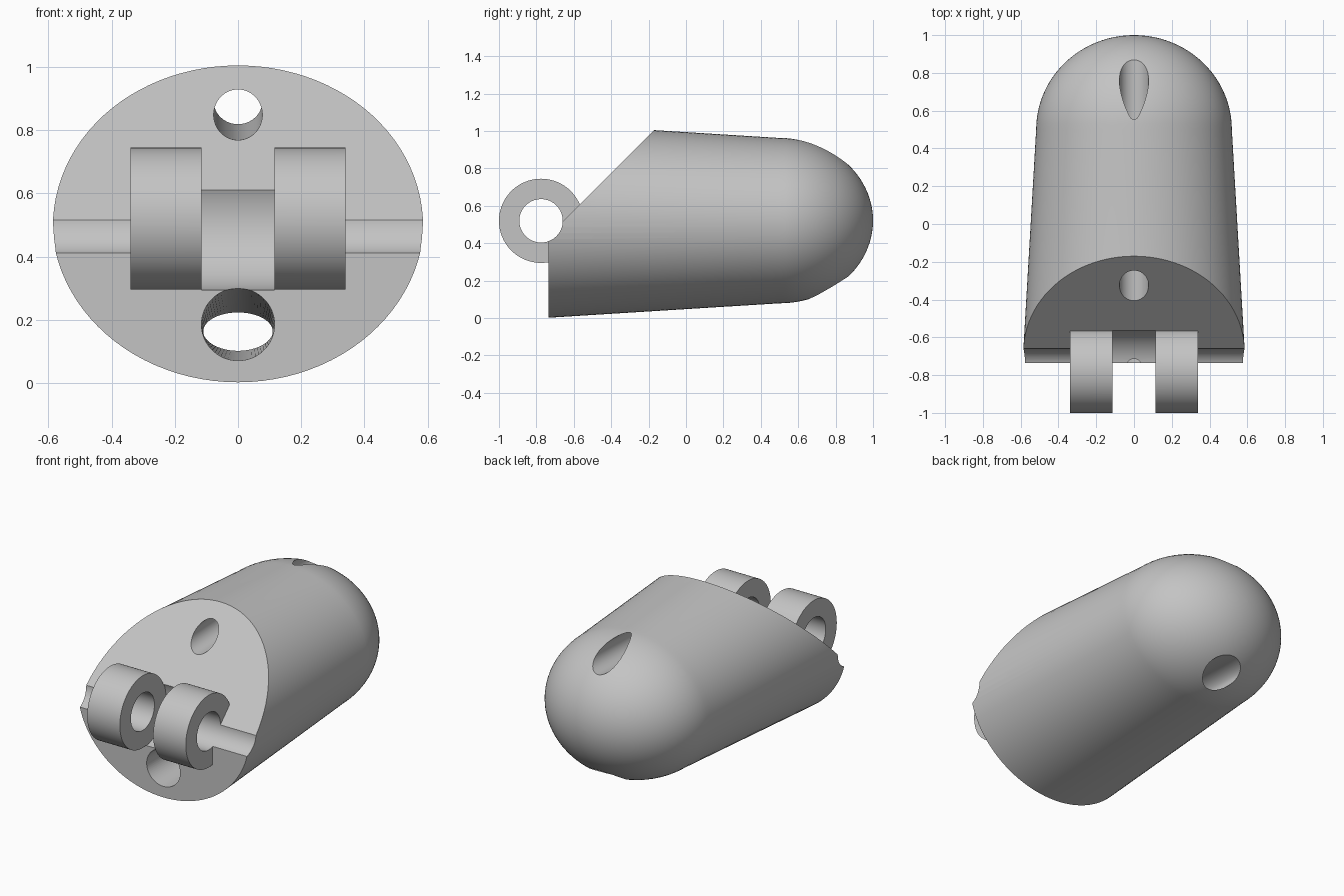
import bpy, bmesh, math
from mathutils import Vector

cube = bpy.data.objects.get("Cube")
if cube:
    bpy.data.objects.remove(cube, do_unlink=True)

grey = bpy.data.materials.new("light_grey")
grey.use_nodes = True
colour = (0.55, 0.55, 0.55, 1)
grey.diffuse_color = colour
grey.node_tree.nodes["Principled BSDF"].inputs["Base Color"].default_value = colour

PIN = (-0.775, 0.52)      # hinge axis, y and z


def loft(name, rings, axis="y", sides=96, slope_cut=False):
    """Skin ellipses (position along axis, centre, half sizes) into a closed solid."""
    bm = bmesh.new()
    loops = []
    for pos, (c1, c2), (r1, r2) in rings:
        loop = []
        for i in range(sides):
            a = math.tau * i / sides
            u, v = c1 + r1 * math.cos(a), c2 + r2 * math.sin(a)
            loop.append(bm.verts.new((u, pos, v) if axis == "y" else (pos, u, v)))
        loops.append(loop)
    for a, b in zip(loops, loops[1:]):
        for i in range(sides):
            j = (i + 1) % sides
            bm.faces.new((a[i], a[j], b[j], b[i]))
    bm.faces.new(loops[0])
    bm.faces.new(loops[-1])
    if slope_cut:
        # slanted upper front face
        geom = bm.verts[:] + bm.edges[:] + bm.faces[:]
        cut = bmesh.ops.bisect_plane(bm, geom=geom, plane_co=Vector((0, -0.17, 1.005)),
                                     plane_no=Vector((0, -1, 1)), clear_outer=True)
        edges = [e for e in cut["geom_cut"] if isinstance(e, bmesh.types.BMEdge)]
        bmesh.ops.holes_fill(bm, edges=edges, sides=0)
    bmesh.ops.recalc_face_normals(bm, faces=bm.faces[:])
    mesh = bpy.data.meshes.new(name)
    bm.to_mesh(mesh)
    bm.free()
    mesh.materials.append(grey)
    ob = bpy.data.objects.new(name, mesh)
    bpy.context.collection.objects.link(ob)
    return ob


def x_cylinder(name, x0, x1, r, sides=96):
    return loft(name, [(x0, PIN, (r, r)), (x1, PIN, (r, r))], "x", sides)


def combine(target, tool, operation):
    mod = target.modifiers.new(operation.lower(), "BOOLEAN")
    mod.operation, mod.object, mod.solver = operation, tool, "EXACT"
    bpy.ops.object.select_all(action="DESELECT")
    bpy.context.view_layer.objects.active = target
    target.select_set(True)
    bpy.ops.object.modifier_apply(modifier=mod.name)
    bpy.data.objects.remove(tool, do_unlink=True)


# Tapered oval body with a rounded end
mid = (0, 0.521)
rings = [(-0.735, mid, (0.59, 0.519)), (0.5, mid, (0.518, 0.442))]
for k in range(1, 25):
    a = math.pi / 2 * k / 24.2
    rings.append((0.5 + 0.5 * math.sin(a), mid,
                  (0.518 * math.cos(a), 0.442 * math.cos(a))))
body = loft("fingertip_body", rings, slope_cut=True)

# Hinge knuckles, clearance between them and pin bore
for x0, x1 in ((-0.34, -0.115), (0.115, 0.34)):
    combine(body, x_cylinder("knuckle", x0, x1, 0.225), "UNION")
combine(body, x_cylinder("knuckle_gap", -0.115, 0.115, 0.23), "DIFFERENCE")
combine(body, x_cylinder("pin_bore", -0.8, 0.8, 0.116), "DIFFERENCE")

# Upper and lower cord channels
upper = [(-0.6, (0, 0.838), (0.077, 0.077)), (1.1, (0, 0.905), (0.077, 0.077))]
lower = [(-0.8, (0, 0.186), (0.116, 0.117)), (0.72, (0, 0.163), (0.11, 0.06)),
         (1.1, (0, 0.163), (0.11, 0.06))]
combine(body, loft("upper_channel", upper, sides=64), "DIFFERENCE")
combine(body, loft("lower_channel", lower, sides=64), "DIFFERENCE")

bpy.ops.object.select_all(action="DESELECT")
bpy.context.view_layer.objects.active = body
body.select_set(True)
bpy.ops.object.shade_smooth_by_angle(angle=math.radians(25))
